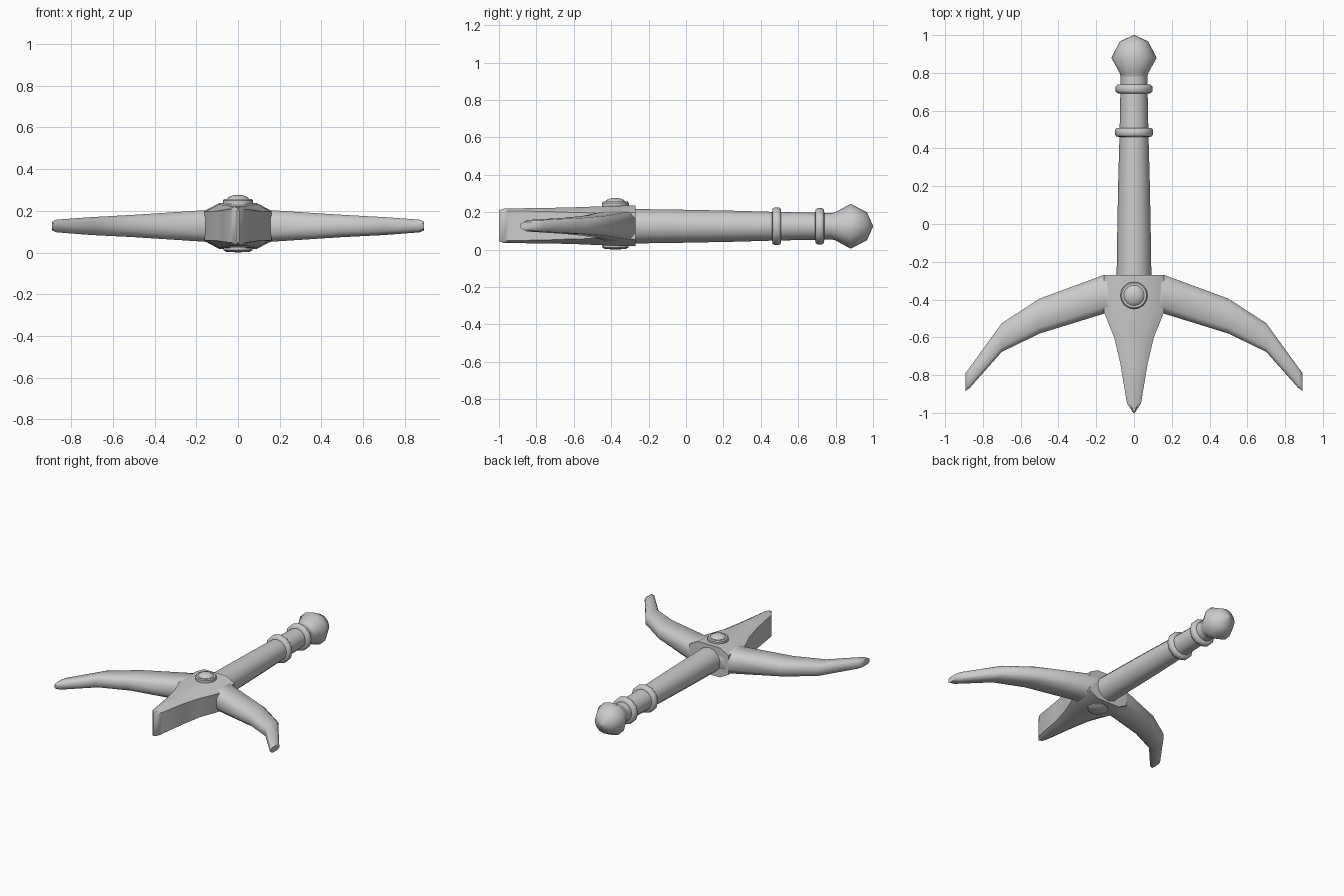
import bpy, bmesh, math
from mathutils import Matrix, Vector

if "Cube" in bpy.data.objects:
    bpy.data.objects.remove(bpy.data.objects["Cube"])

AXIS = 0.125  # height of the handle's centre line


def finish(name, bm, angle=40):
    bmesh.ops.recalc_face_normals(bm, faces=bm.faces)
    me = bpy.data.meshes.new(name)
    bm.to_mesh(me)
    bm.free()
    ob = bpy.data.objects.new(name, me)
    bpy.context.collection.objects.link(ob)
    bpy.ops.object.select_all(action='DESELECT')
    ob.select_set(True)
    bpy.context.view_layer.objects.active = ob
    bpy.ops.object.shade_smooth_by_angle(angle=math.radians(angle))
    return ob


def loft(name, rings, angle=40):
    bm = bmesh.new()
    loops = [[bm.verts.new(p) for p in r] for r in rings]
    n = len(loops[0])
    for a, b in zip(loops, loops[1:]):
        for i in range(n):
            j = (i + 1) % n
            bm.faces.new((a[i], a[j], b[j], b[i]))
    bm.faces.new(loops[0])
    bm.faces.new(loops[-1])
    return finish(name, bm, angle)


def octagon(u0, u1, z0, z1, fu, fz):
    """Chamfered rectangle; fu, fz are the flat fractions of each side."""
    cu, cz, hu, hz = (u0 + u1) / 2, (z0 + z1) / 2, (u1 - u0) / 2, (z1 - z0) / 2
    pts = [(fu, 1), (1, fz), (1, -fz), (fu, -1), (-fu, -1), (-1, -fz), (-1, fz), (-fu, 1)]
    return [(cu + a * hu, cz + b * hz) for a, b in pts]


def lathe(name, profile, matrix, sides=12, angle=40):
    rings = []
    for r, h in profile:
        rings.append([matrix @ Vector((r * math.cos(t), r * math.sin(t), h))
                      for t in (2 * math.pi * i / sides for i in range(sides))])
    return loft(name, rings, angle)


# Handle, collars and pommel run along y
along_y = Matrix.Translation((0, 0, AXIS)) @ Matrix.Rotation(-math.pi / 2, 4, 'X')
lathe("handle", [(.093, -.32), (.092, -.27), (.088, 0), (.083, .25), (.077, .46),
                 (.074, .6), (.07, .82)], along_y)
for name, y, r in (("lower_collar", .485, .101), ("upper_collar", .715, .097)):
    lathe(name, [(.07, y - .025), (r - .008, y - .022), (r, y - .012), (r, y + .012),
                 (r - .008, y + .022), (.07, y + .025)], along_y, angle=50)
lathe("pommel", [(.068, .77), (.076, .80), (.12, .88), (.075, .967), (.003, 1.0)],
      along_y, angle=60)

# Central hub tapering into the front spike
spike = [(-.27, .16, .018, .237, .57, .66), (-.465, .16, .024, .231, .57, .66),
         (-.6, .105, .03, .226, .5, .72), (-.74, .072, .033, .223, .5, .8),
         (-.95, .037, .035, .22, .5, .86), (-.975, .02, .036, .219, .5, .88),
         (-1.0, .004, .045, .21, .5, .92)]
loft("hub_and_spike", [[(u, y, z) for u, z in octagon(-w, w, a, b, fu, fz)]
                       for y, w, a, b, fu, fz in spike])

# Curved arm, mirrored to the other side
arm = [(.08, -.465, -.27, .03, .225), (.16, -.475, -.27, .052, .203),
       (.5, -.58, -.395, .074, .181), (.7, -.677, -.525, .084, .17),
       (.87, -.868, -.76, .097, .158), (.893, -.885, -.79, .106, .148)]
ob = loft("curved_arms", [[(x, u, z) for u, z in octagon(a, b, c, d, .65, .5)]
                          for x, a, b, c, d in arm], 50)
mod = ob.modifiers.new("mirror", 'MIRROR')
mod.use_axis[0] = True

# Domed rivet on the hub
lathe("rivet", [(.072, .21), (.072, .25), (.066, .257), (.054, .257), (.045, .266),
                (.026, .274), (.004, .277)], Matrix.Translation((0, -.378, 0)), 16)
# Shallow plate under the hub
lathe("rivet_base", [(.07, .03), (.07, .012), (.055, .003), (.004, .001)],
      Matrix.Translation((0, -.378, 0)), 16)
